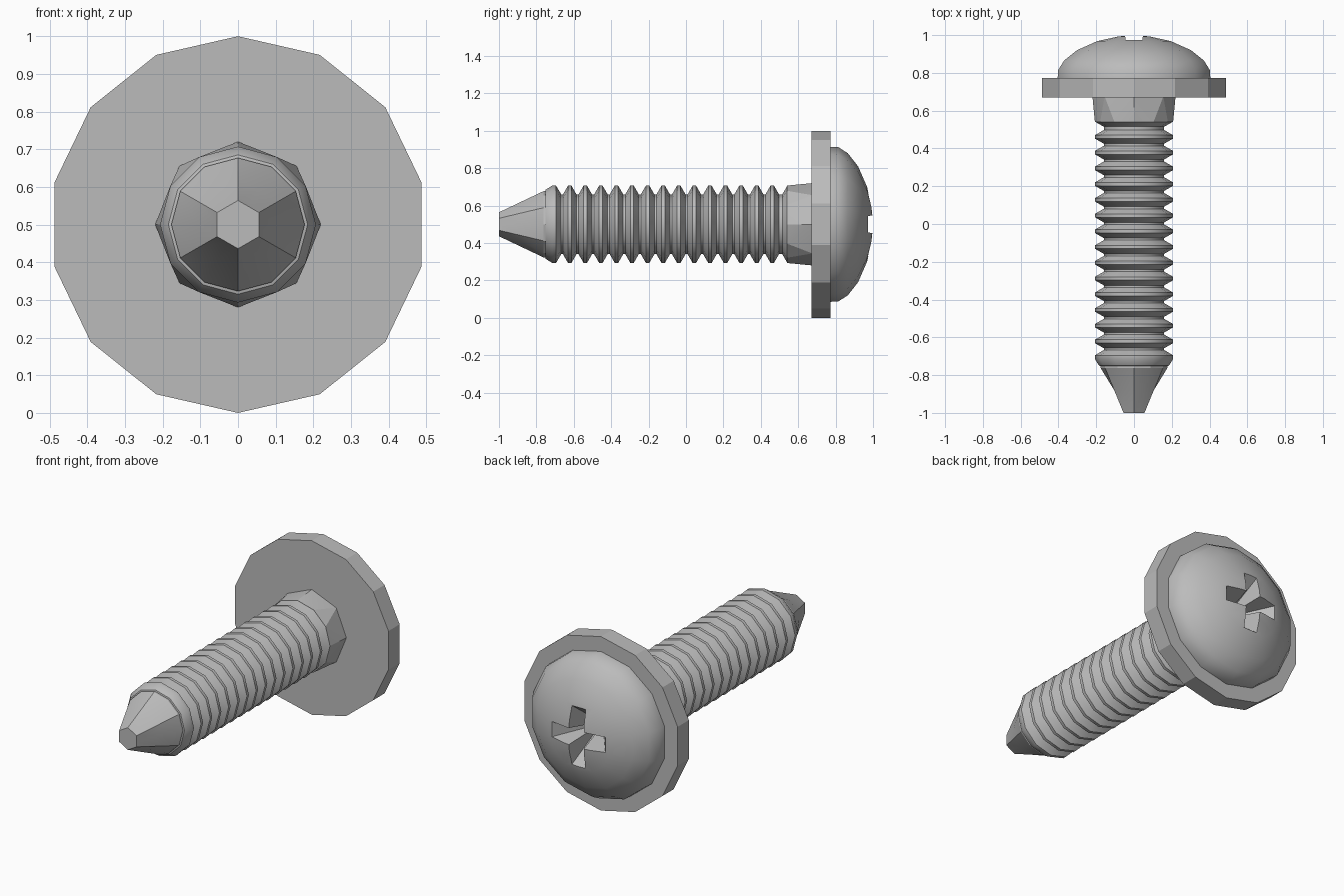
import bpy, bmesh
from math import sin, cos, pi, radians

cube = bpy.data.objects.get("Cube")
if cube:
    bpy.data.objects.remove(cube, do_unlink=True)

AXIS_Z = 0.5
COLOUR = (0.5, 0.5, 0.5, 1)

steel = bpy.data.materials.new("grey_steel")
steel.use_nodes = True
steel.diffuse_color = COLOUR
steel.node_tree.nodes["Principled BSDF"].inputs["Base Color"].default_value = COLOUR


def ring(bm, y, radius, sides, odd=1.0):
    """Ring of vertices around the screw axis, first vertex at the top."""
    verts = []
    for i in range(sides):
        r = radius * (odd if i % 2 else 1)
        a = 2 * pi * i / sides
        verts.append(bm.verts.new((r * sin(a), y, AXIS_Z + r * cos(a))))
    return verts


def loft(bm, rings):
    """Join successive rings with quads and cap both ends."""
    for a, b in zip(rings, rings[1:]):
        n = len(a)
        for i in range(n):
            j = (i + 1) % n
            bm.faces.new((a[i], a[j], b[j], b[i]))
    bm.faces.new(rings[0])
    bm.faces.new(rings[-1])


def finish(bm, name):
    bmesh.ops.recalc_face_normals(bm, faces=bm.faces)
    mesh = bpy.data.meshes.new(name)
    bm.to_mesh(mesh)
    bm.free()
    mesh.materials.append(steel)
    obj = bpy.data.objects.new(name, mesh)
    bpy.context.collection.objects.link(obj)
    return obj


def activate(obj):
    bpy.ops.object.select_all(action='DESELECT')
    obj.select_set(True)
    bpy.context.view_layer.objects.active = obj


def smooth(obj, degrees):
    activate(obj)
    bpy.ops.object.shade_smooth_by_angle(angle=radians(degrees))


def lathe(name, profile, sides):
    bm = bmesh.new()
    loft(bm, [ring(bm, y, r, sides) for y, r in profile])
    return finish(bm, name)


# Washer under the head
lathe("washer", [(0.67, 0.5), (0.772, 0.5)], 14)

# Domed head
head = lathe("head", [(0.765, 0.415), (0.815, 0.412), (0.865, 0.38), (0.92, 0.31),
                      (0.968, 0.2), (0.992, 0.1), (1.0, 0.04)], 14)

# Cross recess: two crossed wedges that narrow towards the bottom
for k in range(2):
    bm = bmesh.new()
    levels = []
    for y, length, width in ((0.80, 0.035, 0.012), (1.02, 0.205, 0.052)):
        corners = [(length, width), (-length, width), (-length, -width), (length, -width)]
        if k:
            corners = [(w, -l) for l, w in corners]
        levels.append([bm.verts.new((x, y, AXIS_Z + z)) for x, z in corners])
    loft(bm, levels)
    cutter = finish(bm, "recess_cutter")
    cutter.hide_render = True
    cut = head.modifiers.new("recess", 'BOOLEAN')
    cut.operation = 'DIFFERENCE'
    cut.solver = 'EXACT'
    cut.object = cutter
    activate(head)
    bpy.ops.object.modifier_apply(modifier=cut.name)
    bpy.data.objects.remove(cutter, do_unlink=True)
smooth(head, 32)

# Shank: round thread end blending into an octagon at the washer
bm = bmesh.new()
ring(bm, 0.54, 0.207, 12)
ring(bm, 0.675, 0.22, 8)
bmesh.ops.convex_hull(bm, input=bm.verts)
smooth(finish(bm, "shank"), 15)

# Threaded shaft: evenly spaced ridges
PITCH = 0.0833
profile = [(-0.757, 0.16), (-0.75, 0.185), (-0.715, 0.207), (-0.695, 0.207), (-0.667, 0.16)]
for i in range(1, 15):
    p = -0.705 + PITCH * i
    profile += [(p - 0.036, 0.16), (p - 0.009, 0.207), (p + 0.009, 0.207), (p + 0.036, 0.16)]
profile += [(0.515, 0.16), (0.542, 0.207)]
smooth(lathe("threaded_shaft", profile, 12), 32)

# Tip: six flat sides running into the round shaft
bm = bmesh.new()
HEX = cos(pi / 6)
loft(bm, [ring(bm, -1.0, 0.064, 12, HEX), ring(bm, -0.88, 0.121, 12, HEX),
          ring(bm, -0.762, 0.177, 12), ring(bm, -0.752, 0.177, 12)])
smooth(finish(bm, "tip"), 20)
